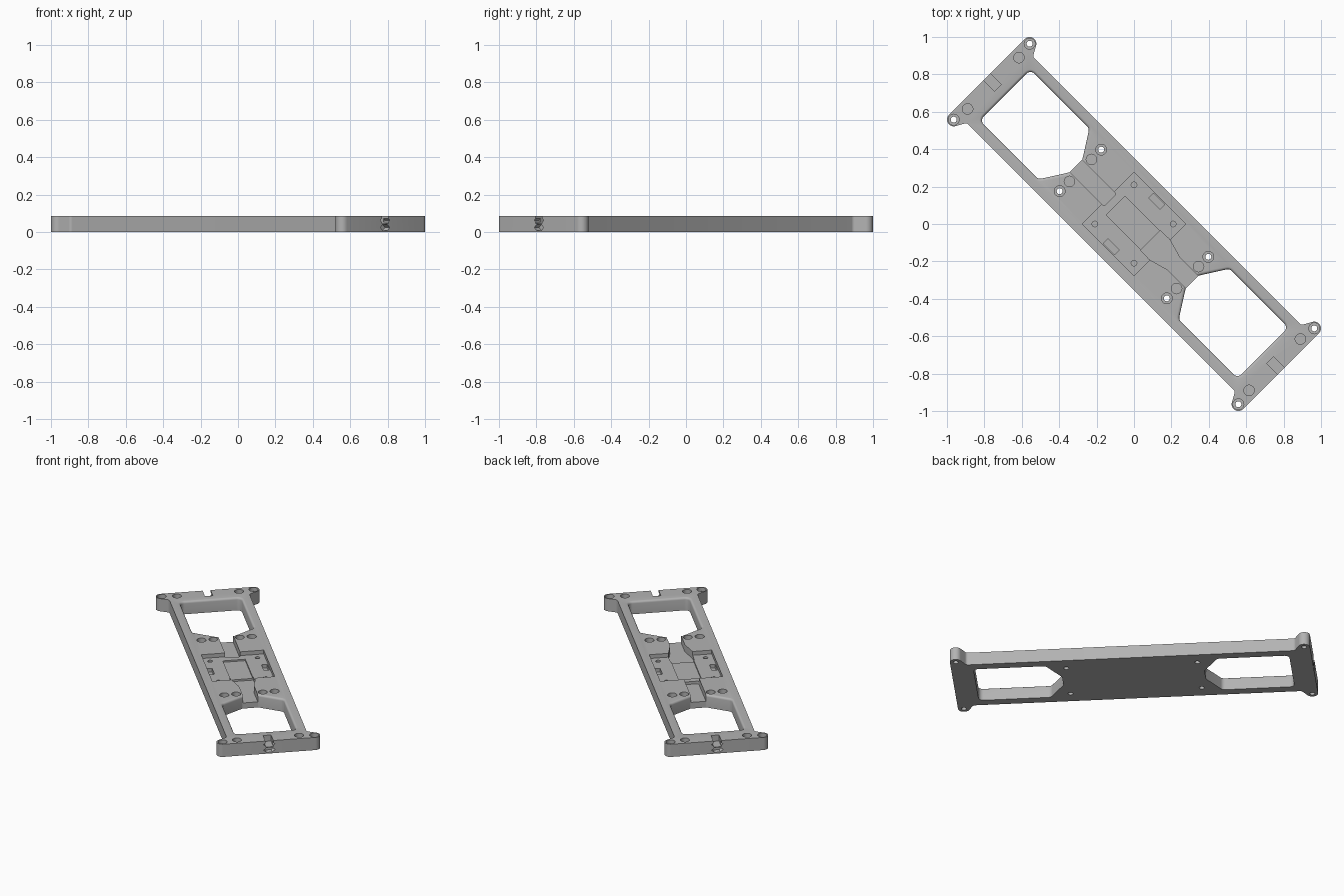
import bpy, bmesh, math
from mathutils import Vector

if "Cube" in bpy.data.objects:
    bpy.data.objects.remove(bpy.data.objects["Cube"])

T = 0.086          # plate thickness
TOP = 0.12         # cutters rise past the top face


def rounded(points, steps=6):
    """Closed 2D outline from (u, v, corner radius) points."""
    out, n = [], len(points)
    for i, (u, v, r) in enumerate(points):
        p = Vector((u, v))
        a = (Vector(points[i - 1][:2]) - p).normalized()
        b = (Vector(points[(i + 1) % n][:2]) - p).normalized()
        if r <= 0:
            out.append(p)
            continue
        half = a.angle(b) / 2
        c = p + (a + b).normalized() * (r / math.sin(half))
        s = p + a * (r / math.tan(half)) - c
        e = p + b * (r / math.tan(half)) - c
        sweep = s.angle_signed(e)
        for k in range(steps + 1):
            t = -sweep * k / steps
            out.append(c + Vector((s.x * math.cos(t) - s.y * math.sin(t),
                                   s.x * math.sin(t) + s.y * math.cos(t))))
    return out


def loft(rings):
    return [[Vector(p) for p in ring] for ring in rings]


def prism(outline, z0, z1=TOP):
    return loft([[(p[0], p[1], z) for p in outline] for z in (z0, z1)])


def rect(u0, u1, v0, v1, z, r=0.0):
    return prism(rounded([(u0, v0, r), (u1, v0, r), (u1, v1, r), (u0, v1, r)]), z)


def cyl(u, v, r, z, n=24):
    return prism([(u + r * math.cos(2 * math.pi * i / n),
                   v + r * math.sin(2 * math.pi * i / n)) for i in range(n)], z)


def make(name, solids):
    bm = bmesh.new()
    for rings in solids:
        vs = [[bm.verts.new(p) for p in ring] for ring in rings]
        n = len(vs[0])
        bm.faces.new(vs[0])
        bm.faces.new(vs[-1])
        for lo, hi in zip(vs, vs[1:]):
            for i in range(n):
                j = (i + 1) % n
                bm.faces.new((lo[i], lo[j], hi[j], hi[i]))
    bmesh.ops.recalc_face_normals(bm, faces=bm.faces)
    me = bpy.data.meshes.new(name)
    bm.to_mesh(me)
    bm.free()
    ob = bpy.data.objects.new(name, me)
    bpy.context.collection.objects.link(ob)
    return ob


def cut(target, name, solids):
    tool = make(name, solids)
    tool.hide_render = True
    mod = target.modifiers.new(name, 'BOOLEAN')
    mod.operation, mod.solver, mod.object = 'DIFFERENCE', 'EXACT', tool
    bpy.context.view_layer.objects.active = target
    bpy.ops.object.modifier_apply(modifier=mod.name)
    bpy.data.objects.remove(tool)


signs = [(a, b) for a in (-1, 1) for b in (-1, 1)]

# Plate outline with four corner ears
quarter = [(1.0145, 0.25, 0.02), (1.055, 0.323, 0.0355), (1.112, 0.323, 0.0355)]
outline = quarter + [(u, -v, r) for u, v, r in quarter[::-1]]
outline += [(-u, -v, r) for u, v, r in quarter]
outline += [(-u, v, r) for u, v, r in quarter[::-1]]
plate = make("mounting_plate", [prism(rounded(outline), 0, T)])


# Six-sided windows with a rounded upper rim
def window(side):
    rings = []
    rim = 0.014
    profile = [(-0.02, 0.0), (T - rim, 0.0)]
    profile += [(T - rim + rim * math.sin(a), rim * (1 - math.cos(a)))
                for a in (math.radians(d) for d in (22, 45, 67, 90))]
    profile.append((TOP, rim))
    for z, o in profile:
        r = 0.03 + o
        half = [(0.975 + o, 0.192 + o, r), (0.53 - 0.5 * o, 0.192 + o, r),
                (0.44 - o, 0.05 + 0.5 * o, 0.012 + o)]
        pts = half + [(u, -v, q) for u, v, q in half[::-1]]
        rings.append([(side * p.x, p.y, z) for p in rounded(pts)])
    return loft(rings)


cut(plate, "windows", [window(-1), window(1)])

# Shallow square recess, then the deeper pocket and cable channels
cut(plate, "square_recess", [rect(-0.195, 0.195, -0.195, 0.195, 0.06)])
cut(plate, "pocket_and_channel", [
    rect(-0.139, 0.13, -0.07, 0.07, 0.05),
    rect(-0.50, -0.18, -0.047, 0.047, 0.042, 0.012)])
taper = [(0.123, 0.074), (0.193, 0.076), (0.30, 0.046), (0.50, 0.046)]
taper += [(u, -v) for u, v in taper[::-1]]
cut(plate, "tapered_channel", [prism(taper, 0.038)])

# Counterbores, blind holes, recess holes and slots
sinks = []
for a, b in signs:
    sinks += [cyl(a * 1.076, b * 0.287, 0.029, 0.06), cyl(a * 1.064, b * 0.194, 0.028, 0.03),
              cyl(a * 0.405, b * 0.157, 0.029, 0.055), cyl(a * 0.405, b * 0.083, 0.028, 0.03),
              cyl(a * 0.148, b * 0.148, 0.015, 0.025)]
for b in (-1, 1):
    c = b * 0.172
    sinks.append(rect(-0.043, 0.043, c - 0.018, c + 0.018, 0.035, 0.006))
cut(plate, "blind_holes", sinks)
cut(plate, "screw_holes", [cyl(a * u, b * v, 0.016, -0.02)
                           for a, b in signs for u, v in ((1.076, 0.287), (0.405, 0.157))])

# Notch and hexagonal sockets at each end
cut(plate, "end_notches", [rect(min(a * 1.03, a * 1.2), max(a * 1.03, a * 1.2),
                                -0.025, 0.025, 0.045) for a in (-1, 1)])
hexes = []
for a in (-1, 1):
    for z in (0.024, 0.062):
        hexes.append(loft([[(a * u, 0.036 * math.cos(math.radians(60 * i)),
                             z + 0.018 * math.sin(math.radians(60 * i)))
                            for i in range(6)] for u in (1.075, 1.2)]))
cut(plate, "end_sockets", hexes)

# Single grey finish, smooth curves with sharp edges
grey = bpy.data.materials.new("machined_grey")
grey.diffuse_color = (0.45, 0.45, 0.45, 1)
grey.use_nodes = True
grey.node_tree.nodes["Principled BSDF"].inputs["Base Color"].default_value = grey.diffuse_color
plate.data.materials.clear()
plate.data.materials.append(grey)
for f in plate.data.polygons:
    f.material_index = 0
plate.rotation_euler.z = -math.pi / 4
bpy.ops.object.select_all(action='DESELECT')
plate.select_set(True)
bpy.context.view_layer.objects.active = plate
bpy.ops.object.shade_smooth_by_angle(angle=math.radians(30))
